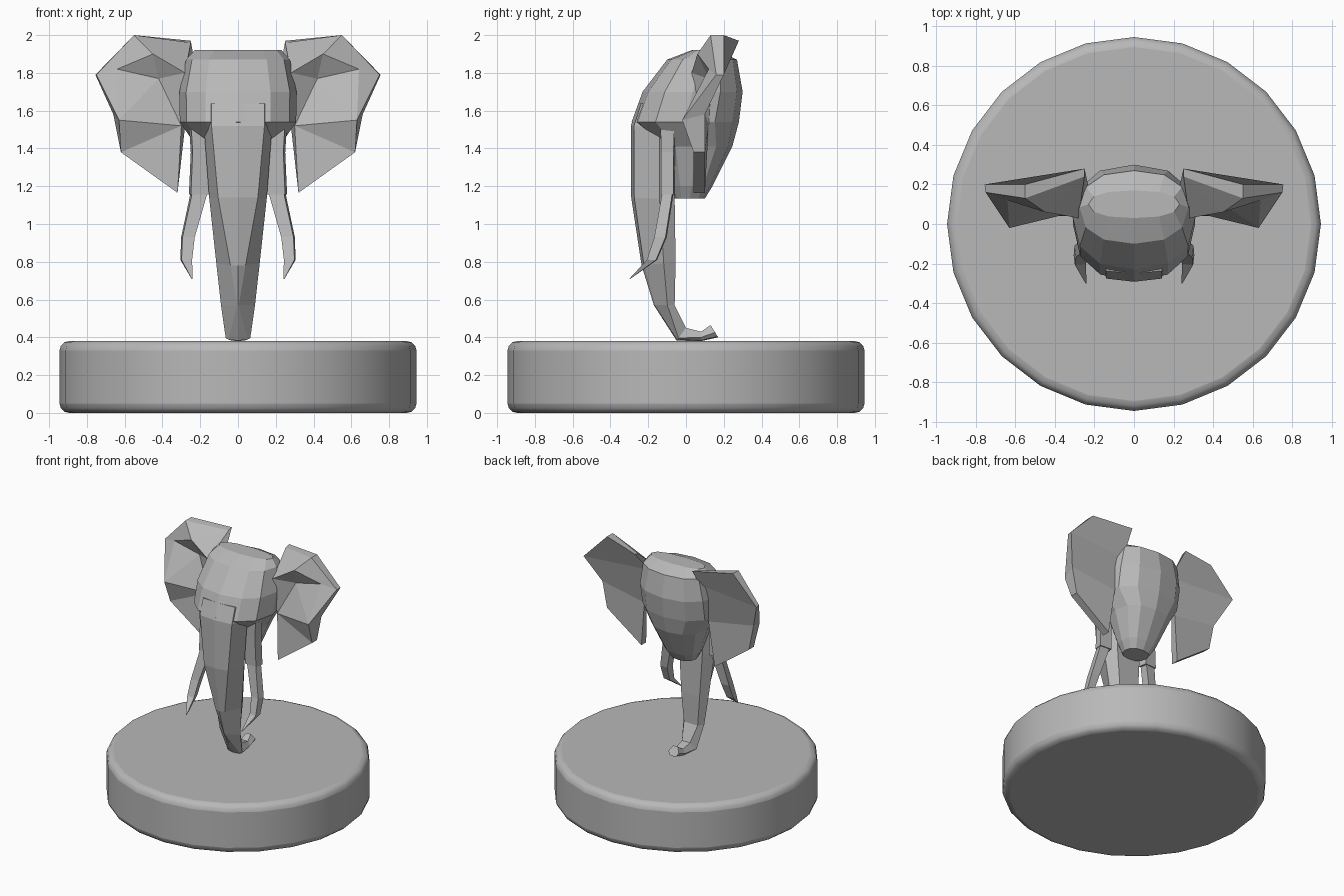
import bpy, bmesh
from math import sin, cos, pi, copysign
from mathutils import Vector

if "Cube" in bpy.data.objects:
    bpy.data.objects.remove(bpy.data.objects["Cube"])

# one mid grey for the whole model
grey = bpy.data.materials.new("mid_grey")
grey.diffuse_color = (0.48, 0.48, 0.48, 1)
grey.use_nodes = True
grey.node_tree.nodes["Principled BSDF"].inputs["Base Color"].default_value = grey.diffuse_color


def make(name, verts, faces, mirror=False):
    bm = bmesh.new()
    vs = [bm.verts.new(v) for v in verts]
    for f in faces:
        bm.faces.new([vs[i] for i in f])
    bmesh.ops.recalc_face_normals(bm, faces=bm.faces)
    me = bpy.data.meshes.new(name)
    bm.to_mesh(me)
    bm.free()
    me.materials.append(grey)
    ob = bpy.data.objects.new(name, me)
    bpy.context.collection.objects.link(ob)
    if mirror:
        m = ob.modifiers.new("mirror", 'MIRROR')
        m.use_mirror_merge = False
    return ob


def loft(name, rings, mirror=False):
    n = len(rings[0])
    verts = [p for r in rings for p in r]
    faces = [(k * n + i, k * n + (i + 1) % n, (k + 1) * n + (i + 1) % n, (k + 1) * n + i)
             for k in range(len(rings) - 1) for i in range(n)]
    faces += [tuple(range(n)), tuple(range(len(verts) - n, len(verts)))]
    return make(name, verts, faces, mirror)


# round plinth with softened rims
bpy.ops.mesh.primitive_cylinder_add(vertices=24, radius=0.945, depth=0.38, location=(0, 0, 0.19))
base = bpy.context.object
base.name = "round_base"
base.data.materials.append(grey)
bev = base.modifiers.new("bevel", 'BEVEL')
bev.width = 0.05
bev.segments = 3
bev.limit_method = 'ANGLE'
bev.angle_limit = 1.0
bpy.ops.object.shade_smooth_by_angle(angle=0.6)


# head: stacked rings of z, front y, back y, half width
def head_ring(z, yf, yb, w, n=12):
    pts = []
    for i in range(n):
        s, c = sin(2 * pi * i / n), cos(2 * pi * i / n)
        sx = copysign(abs(s) ** 0.85, s) if abs(s) > 1e-6 else 0
        cy = copysign(abs(c) ** 0.85, c) if abs(c) > 1e-6 else 0
        pts.append((w * sx, (yf + yb) / 2 - (yb - yf) / 2 * cy, z))
    return pts


loft("head", [head_ring(*r) for r in (
    (1.92, 0.03, 0.17, 0.23), (1.87, -0.10, 0.27, 0.275), (1.70, -0.23, 0.30, 0.31),
    (1.54, -0.288, 0.28, 0.308), (1.41, -0.14, 0.245, 0.22), (1.20, -0.08, 0.14, 0.14),
    (1.135, -0.06, 0.10, 0.10))])


# trunk: front point, back point (y, z), then front, side and back half widths, side position
def trunk_ring(fy, fz, by, bz, a, w, b, t=.65):
    f, k = Vector((0, fy, fz)), Vector((0, by, bz))
    side = lambda x, t: f.lerp(k, t) + Vector((x, 0, 0))
    return [f, side(a, .07), side(w, t), side(b, 1), side(-b, 1), side(-w, t), side(-a, .07)]


loft("trunk", [trunk_ring(*r) for r in (
    (-.25, 1.64, -.06, 1.62, .14, .17, .12), (-.292, 1.52, -.06, 1.50, .14, .18, .12),
    (-.29, 1.14, -.06, 1.13, .105, .152, .10), (-.235, .78, -.055, .80, .04, .115, .08),
    (-.17, .57, -.06, .57, .004, .09, .06), (-.05, .383, 0, .45, .05, .065, .035, .2),
    (.08, .38, .08, .43, .035, .05, .03, .4), (.17, .40, .13, .465, .03, .045, .02, .4))])


# tusks and their sockets: four-sided sections of centre x, y, z and half sizes
def box_ring(x, y, z, rx, ry):
    return [(x - rx, y - ry * .8, z), (x + rx * .8, y - ry, z),
            (x + rx, y + ry * .8, z), (x - rx * .8, y + ry, z)]


loft("tusk_socket", [box_ring(*r) for r in (
    (.205, -.095, 1.54, .055, .04), (.20, -.095, 1.38, .05, .037), (.205, -.095, 1.155, .055, .036))], True)
loft("tusk", [box_ring(*r) for r in (
    (.205, -.095, 1.17, .045, .03), (.265, -.135, .93, .036, .033),
    (.274, -.18, .81, .031, .027), (.243, -.297, .71, .003, .003))], True)

# ear: rim points A-H on front and back, plus a folded crease I-K on the front
front = [(.25, .24, 1.96), (.55, .13, 2.0), (.75, .16, 1.79), (.63, -.02, 1.55),
         (.62, .04, 1.38), (.32, .04, 1.165), (.30, .06, 1.52), (.28, .03, 1.80),
         (.64, .12, 1.82), (.45, .06, 1.90), (.42, .12, 1.77)]
back = [(.25, .28, 1.97), (.55, .20, 2.0), (.755, .20, 1.79), (.66, .10, 1.58),
        (.62, .10, 1.38), (.32, .10, 1.165), (.28, .12, 1.52), (.22, .14, 1.80)]
ear_faces = [(0, 1, 9), (0, 9, 7), (1, 8, 9), (1, 2, 8), (9, 8, 10), (9, 10, 7), (10, 8, 3),
             (8, 2, 3), (7, 10, 6), (10, 3, 6), (6, 3, 4), (6, 4, 5),
             (11, 12, 13, 18), (18, 13, 14, 17), (17, 14, 15, 16)]
ear_faces += [(i, (i + 1) % 8, 11 + (i + 1) % 8, 11 + i) for i in range(8)]
make("ear", front + back, ear_faces, True)
